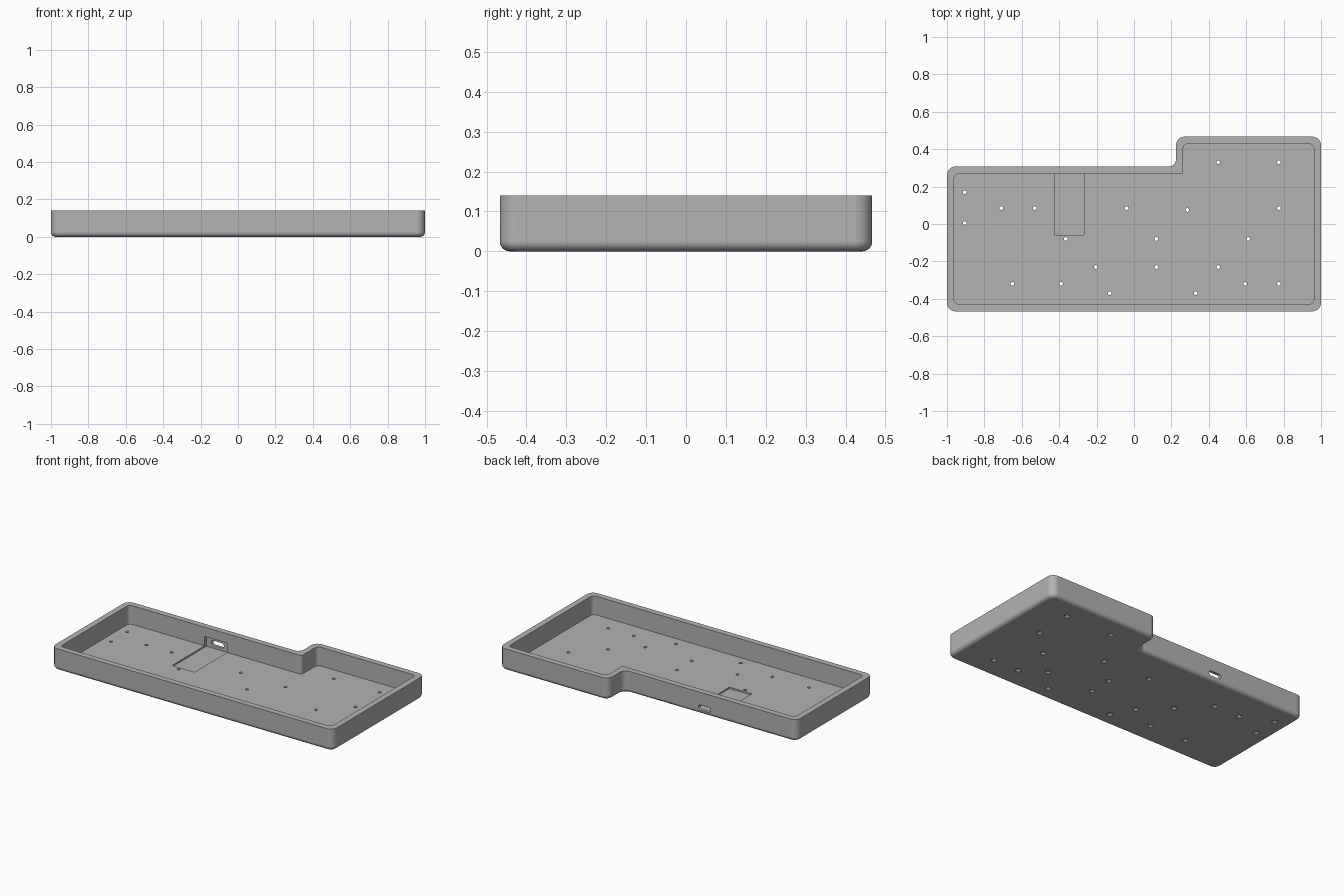
import bpy, bmesh, math
from mathutils import Vector

if "Cube" in bpy.data.objects:
    bpy.data.objects.remove(bpy.data.objects["Cube"])

HEIGHT, FLOOR, WALL, FILLET = 0.14, 0.02, 0.038, 0.025

grey = bpy.data.materials.new("plain_grey")
grey.use_nodes = True
colour = (0.45, 0.45, 0.45, 1)
grey.diffuse_color = colour
grey.node_tree.nodes["Principled BSDF"].inputs["Base Color"].default_value = colour

# Stepped outline, counter-clockwise; the fourth number marks the inner corner of the step
CORNERS = [(-1, -0.467), (1, -0.467), (1, 0.467), (0.225, 0.467), (0.225, 0.307), (-1, 0.307)]
STEP = 4


def outline(inset, convex, concave, steps=8):
    """Stepped outline moved inwards, with rounded corners."""
    pts = []
    n = len(CORNERS)
    for i, corner in enumerate(CORNERS):
        p = Vector(corner)
        a = (p - Vector(CORNERS[i - 1])).normalized()
        b = (Vector(CORNERS[(i + 1) % n]) - p).normalized()
        p = p + inset * (b - a)
        if i == STEP:
            p = Vector(corner) + inset * (a - b)
        r = concave if i == STEP else convex
        centre = p + r * (b - a)
        for k in range(steps + 1):
            t = k / steps * math.pi / 2
            pts.append(centre - r * math.cos(t) * b + r * math.sin(t) * a)
    return pts


def make_object(name, bm):
    bmesh.ops.recalc_face_normals(bm, faces=bm.faces)
    mesh = bpy.data.meshes.new(name)
    bm.to_mesh(mesh)
    bm.free()
    mesh.materials.append(grey)
    obj = bpy.data.objects.new(name, mesh)
    bpy.context.collection.objects.link(obj)
    return obj


def loft(bm, rings):
    """Skin closed loops of points and cap both ends."""
    loops = [[bm.verts.new(p) for p in ring] for ring in rings]
    n = len(loops[0])
    for low, high in zip(loops, loops[1:]):
        for i in range(n):
            j = (i + 1) % n
            bm.faces.new((low[i], low[j], high[j], high[i]))
    bm.faces.new(loops[0][::-1])
    bm.faces.new(loops[-1])


def ring(z, inset, convex, concave):
    return [(p.x, p.y, z) for p in outline(inset, convex, concave)]


# Tray shell: rounded bottom edge, outer wall, flat rim, inner wall, floor
rings = []
for k in range(7):
    t = k / 6 * math.pi / 2
    inset = FILLET * (1 - math.sin(t))
    rings.append(ring(FILLET * (1 - math.cos(t)), inset, 0.045 - inset, 0.04 + inset))
rings += [ring(HEIGHT, 0, 0.045, 0.04),
          ring(HEIGHT, WALL, 0.026, 0.01),
          ring(FLOOR, WALL, 0.026, 0.01)]
bm = bmesh.new()
loft(bm, rings)
tray = make_object("case_tray", bm)

# Floor pocket that also bites into the back wall
bm = bmesh.new()
loft(bm, [[(x, y, z) for x, y in ((-0.426, -0.06), (-0.266, -0.06), (-0.266, 0.288), (-0.426, 0.288))]
          for z in (0.01, 0.08)])
pocket = make_object("pocket_cutter", bm)

# Rounded port slot through the back wall
slot = []
for k in range(24):
    t = (k + 0.5) / 24 * math.tau
    side = math.copysign(0.028, math.cos(t))
    slot.append((-0.346 + side + 0.016 * math.cos(t), 0.043 + 0.016 * math.sin(t)))
bm = bmesh.new()
loft(bm, [[(x, y, z) for x, z in slot] for y in (0.2, 0.4)])
port = make_object("port_cutter", bm)

# Countersunk screw holes
HOLES = [(-0.905, 0.17), (-0.905, 0.005), (-0.71, 0.085), (-0.53, 0.085), (-0.04, 0.085),
         (0.285, 0.075), (0.775, 0.085), (0.45, 0.33), (0.775, 0.33), (-0.365, -0.08),
         (0.12, -0.08), (0.61, -0.08), (-0.205, -0.23), (0.12, -0.23), (0.45, -0.23),
         (-0.65, -0.32), (-0.39, -0.32), (0.595, -0.32), (0.775, -0.32), (-0.13, -0.37), (0.33, -0.37)]
bm = bmesh.new()
for x, y in HOLES:
    loft(bm, [[(x + r * math.cos(k * math.tau / 16), y + r * math.sin(k * math.tau / 16), z)
               for k in range(16)]
              for z, r in ((-0.005, 0.018), (0.002, 0.018), (0.01, 0.01), (0.05, 0.01))])
holes = make_object("screw_hole_cutter", bm)

# Cut the openings and remove the cutters
bpy.ops.object.select_all(action="DESELECT")
bpy.context.view_layer.objects.active = tray
tray.select_set(True)
for cutter in (pocket, port, holes):
    mod = tray.modifiers.new(cutter.name, "BOOLEAN")
    mod.operation = "DIFFERENCE"
    mod.solver = "EXACT"
    mod.object = cutter
    bpy.ops.object.modifier_apply(modifier=mod.name)
    bpy.data.objects.remove(cutter)

# Smooth the fillets and keep the flats flat
bpy.ops.object.shade_smooth_by_angle(angle=math.radians(30))
weighted = tray.modifiers.new("flat_faces", "WEIGHTED_NORMAL")
weighted.keep_sharp = True
